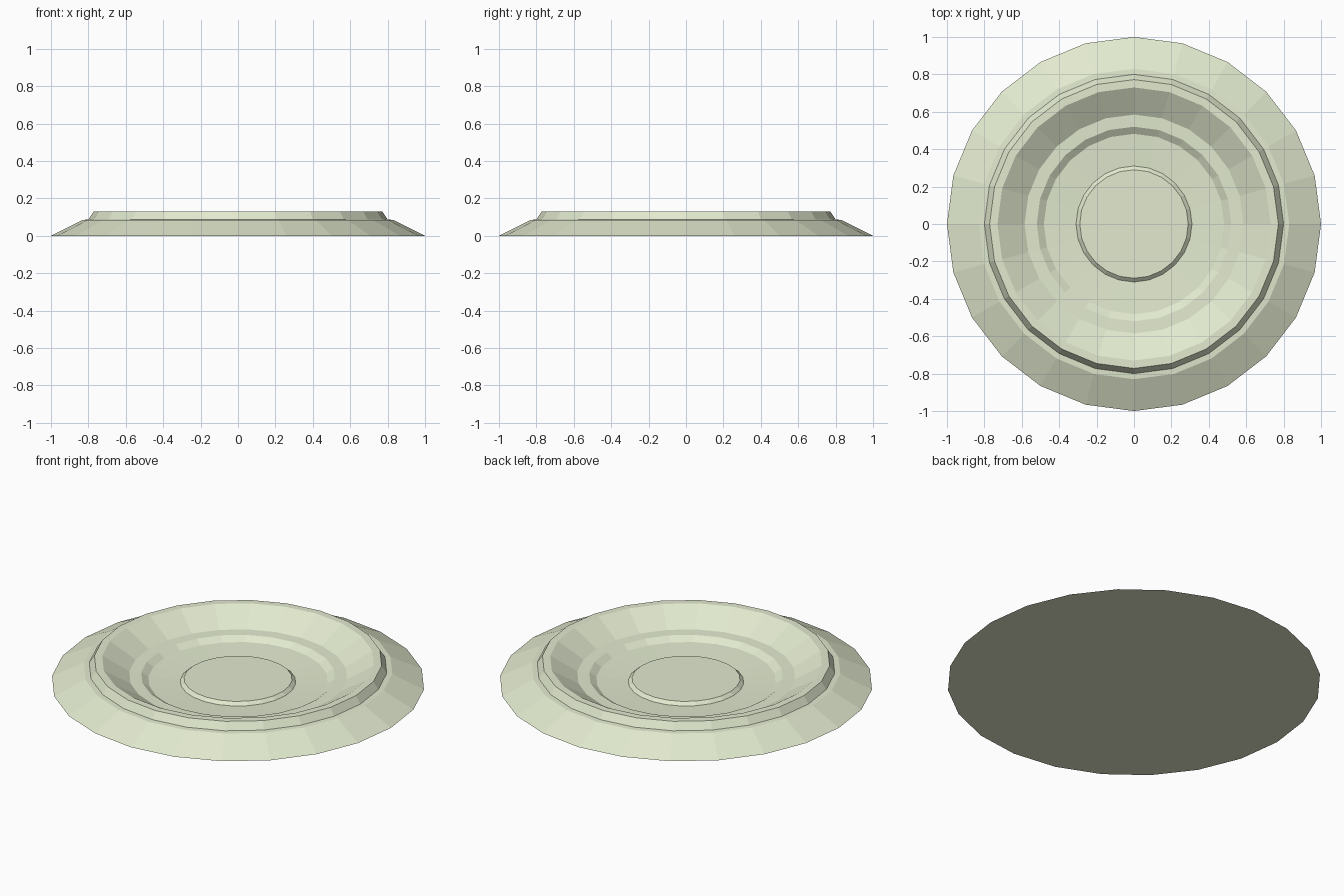
import bpy, bmesh
from math import cos, sin, tau

if "Cube" in bpy.data.objects:
    bpy.data.objects.remove(bpy.data.objects["Cube"])

SIDES = 24

# Half cross-section (radius, height), from the outer foot in to the raised centre
PROFILE = [
    (1.0, 0.0), (0.83, 0.085), (0.80, 0.087),    # outer skirt and narrow ledge
    (0.772, 0.13), (0.73, 0.13),                 # raised rim
    (0.585, 0.043), (0.52, 0.041),               # dish wall and inner ledge
    (0.482, 0.016), (0.31, 0.006),               # step and sloping floor
    (0.29, 0.024),                               # edge of centre disc
]


def lathe(name, profile, sides):
    bm = bmesh.new()
    rings = [[bm.verts.new((r * cos(tau * i / sides), r * sin(tau * i / sides), z))
              for i in range(sides)] for r, z in profile]
    for a, b in zip(rings, rings[1:]):
        for i in range(sides):
            j = (i + 1) % sides
            bm.faces.new((a[i], a[j], b[j], b[i]))
    bm.faces.new(rings[-1])             # centre disc
    bm.faces.new(rings[0][::-1])        # flat underside
    bmesh.ops.recalc_face_normals(bm, faces=bm.faces)
    mesh = bpy.data.meshes.new(name)
    bm.to_mesh(mesh)
    bm.free()
    obj = bpy.data.objects.new(name, mesh)
    bpy.context.collection.objects.link(obj)
    return obj


# Dish in a pale green
dish = lathe("dish", PROFILE, SIDES)
mat = bpy.data.materials.new("pale_green")
mat.diffuse_color = (0.76, 0.82, 0.62, 1)
mat.use_nodes = True
mat.node_tree.nodes["Principled BSDF"].inputs["Base Color"].default_value = mat.diffuse_color
dish.data.materials.append(mat)
